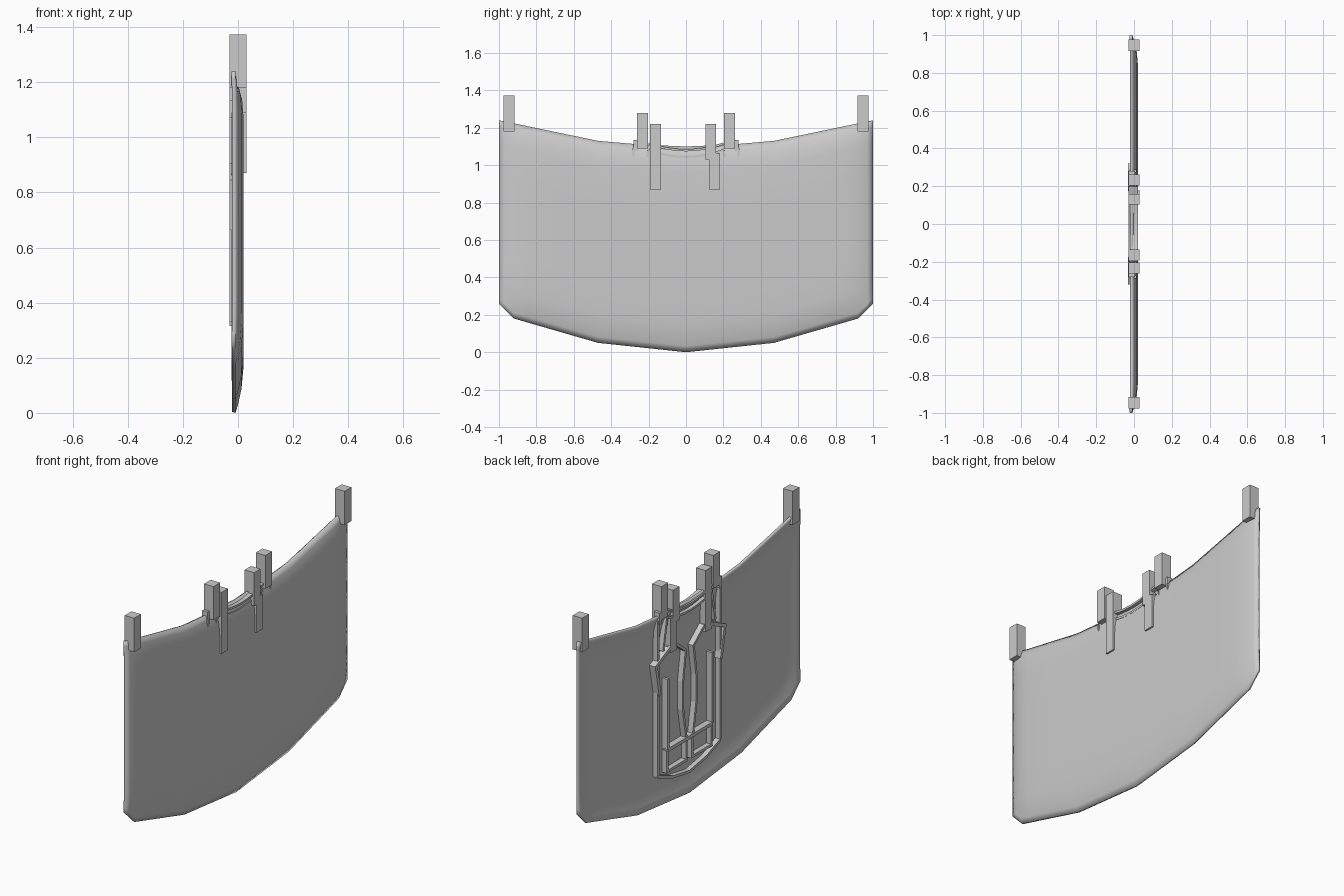
import bpy, bmesh, math
from mathutils import Vector

if "Cube" in bpy.data.objects:
    bpy.data.objects.remove(bpy.data.objects["Cube"])


def finish(bm, name):
    bmesh.ops.recalc_face_normals(bm, faces=bm.faces)
    me = bpy.data.meshes.new(name)
    bm.to_mesh(me)
    bm.free()
    ob = bpy.data.objects.new(name, me)
    bpy.context.collection.objects.link(ob)
    return ob


def box(name, x0, x1, y0, y1, z0, z1):
    bm = bmesh.new()
    bmesh.ops.create_cube(bm, size=1)
    for v in bm.verts:
        v.co = ((x0 + x1) / 2 + v.co.x * (x1 - x0), (y0 + y1) / 2 + v.co.y * (y1 - y0),
                (z0 + z1) / 2 + v.co.z * (z1 - z0))
    return finish(bm, name)


def rib(name, pts, w=0.015, x0=-0.023, x1=0.012):
    """Rectangular strip following (y, z) points, extruded along x."""
    bm = bmesh.new()
    p = [Vector(q) for q in pts]
    rings = []
    for i, q in enumerate(p):
        a = (q - p[i - 1]).normalized() if i else (p[1] - q).normalized()
        b = (p[i + 1] - q).normalized() if i < len(p) - 1 else a
        na, nb = Vector((-a.y, a.x)), Vector((-b.y, b.x))
        n = (na + nb).normalized()
        n *= w / 2 / max(n.dot(na), 0.5)
        l, r = q + n, q - n
        rings.append([bm.verts.new((x, c.x, c.y)) for x, c in
                      ((x0, l), (x1, l), (x1, r), (x0, r))])
    for a, b in zip(rings, rings[1:]):
        for k in range(4):
            m = (k + 1) % 4
            bm.faces.new((a[k], a[m], b[m], b[k]))
    bm.faces.new(rings[0])
    bm.faces.new(rings[-1])
    return finish(bm, name)


def mirrored(name, pts, **kw):
    rib(name + "_left", [(-y, z) for y, z in pts], **kw)
    rib(name + "_right", pts, **kw)


def interp(y, table):
    for (a, za), (b, zb) in zip(table, table[1:]):
        if y <= b:
            return za + (zb - za) * (y - a) / (b - a)
    return table[-1][1]


# Curved panel shell
TOP = [(0, 1.10), (0.24, 1.11), (0.47, 1.13), (1, 1.24)]
BOTTOM = [(0, 0.0), (0.47, 0.05), (0.92, 0.18), (1, 0.26)]
half = [0.12, 0.24, 0.47, 0.7, 0.85, 0.92, 0.97, 1.0]
cols = [-y for y in reversed(half)] + [0] + half
rows = [0, 0.03, 0.08, 0.15, 0.3, 0.5, 0.7, 0.87, 0.93, 0.97, 1]


def depth(y, t):
    ease = lambda d, r: 1 - (1 - min(d / r, 1)) ** 2
    return -0.009 + 0.029 * ease(1 - abs(y), 0.15) * ease(t, 0.16) * ease(1 - t, 0.12)


bm = bmesh.new()
grid = []
for y in cols:
    lo, hi = interp(abs(y), BOTTOM), interp(abs(y), TOP)
    grid.append([bm.verts.new((depth(y, t), y, lo + t * (hi - lo))) for t in rows])
for a, b in zip(grid, grid[1:]):
    for j in range(len(rows) - 1):
        bm.faces.new((a[j], b[j], b[j + 1], a[j + 1]))
panel = finish(bm, "panel_shell")
if panel.data.polygons[0].normal.x < 0:
    panel.data.flip_normals()
sol = panel.modifiers.new("thickness", 'SOLIDIFY')
sol.thickness = 0.014
sol.offset = -1
bpy.context.view_layer.objects.active = panel
panel.select_set(True)
bpy.ops.object.shade_smooth_by_angle(angle=math.radians(35))

# Hanging pegs along the upper edge
for s, side in ((-1, "left"), (1, "right")):
    for name, y, z0, z1 in (("corner_peg", 0.947, 1.18, 1.373), ("collar_peg", 0.233, 1.09, 1.28)):
        box(f"{name}_{side}", -0.03, 0.03, s * y - 0.03, s * y + 0.03, z0, z1)
box("strap_left", -0.03, 0.03, -0.192, -0.134, 0.87, 1.22)
box("strap_upper_right", -0.03, 0.03, 0.103, 0.16, 1.03, 1.22)
box("strap_lower_right", -0.03, 0.03, 0.123, 0.181, 0.87, 1.065)

# Raised outline on the rear: outer border, inner frame and lower panels
mirrored("outer_border", [(0.28, 1.09), (0.28, 0.2)])
rib("border_bottom", [(-0.28, 0.2), (-0.15, 0.15), (0, 0.125), (0.15, 0.15), (0.28, 0.2)])
mirrored("frame_side", [(0.2, 0.33), (0.2, 0.73)], x0=-0.03)
rib("frame_bar", [(-0.2, 0.325), (0.2, 0.325)], w=0.02, x0=-0.03)
mirrored("lower_panel", [(0.2, 0.32), (0.2, 0.2), (0.025, 0.2), (0.025, 0.32)])
mirrored("centre_strip", [(0.03, 0.33), (0.06, 0.5), (0.06, 0.66), (0.035, 0.83),
                          (0.13, 0.905), (0.19, 0.9)], x0=-0.025)
mirrored("side_bracket", [(0.18, 0.9), (0.31, 0.84), (0.275, 0.665)], w=0.02, x0=-0.031)

# Neckline strips with collar ends
for name, z in (("neck_strip", 1.08), ("neck_strip_lower", 1.045)):
    rib(name, [(0.2 * k / 4, z + 0.035 * (k / 4) ** 2) for k in range(-4, 5)], w=0.012,
        x0=-0.028, x1=0.012 if z < 1.06 else 0.02)
mirrored("collar_end", [(0.27, 1.07), (0.27, 1.135)], w=0.02, x0=-0.03, x1=0.005)
mirrored("inner_upright", [(0.2, 1.08), (0.235, 0.9)])
